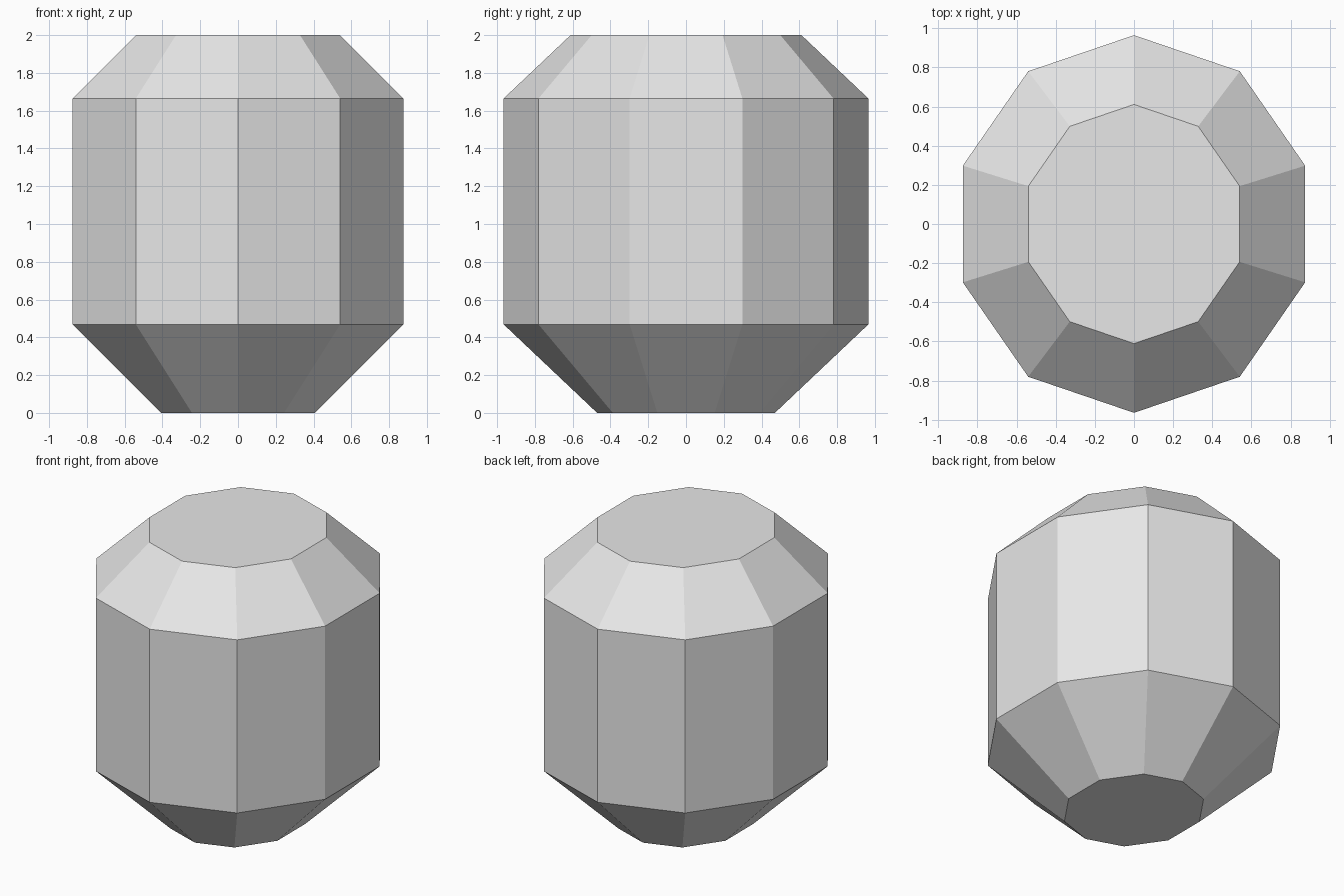
import bpy, bmesh, math

if "Cube" in bpy.data.objects:
    bpy.data.objects.remove(bpy.data.objects["Cube"])

SIDES = 10
RX, RY, HEIGHT = 0.92, 0.965, 2.0
TOP_CHAMFER, BOTTOM_CHAMFER = 0.335, 0.468

bm = bmesh.new()

# Ten-sided prism, slightly narrower in x, with a corner facing front
ring = []
for i in range(SIDES):
    a = 2 * math.pi * i / SIDES
    ring.append(bm.verts.new((RX * math.sin(a), -RY * math.cos(a), 0)))
base = bm.faces.new(ring)
ext = bmesh.ops.extrude_face_region(bm, geom=[base], use_keep_orig=True)
top_verts = [g for g in ext["geom"] if isinstance(g, bmesh.types.BMVert)]
bmesh.ops.translate(bm, verts=top_verts, vec=(0, 0, HEIGHT))
bmesh.ops.recalc_face_normals(bm, faces=bm.faces)


# Even 45 degree chamfer around one rim
def chamfer(z, width):
    rim = [e for e in bm.edges if all(abs(v.co.z - z) < 1e-4 for v in e.verts)]
    bmesh.ops.bevel(bm, geom=rim, offset=width, offset_type='OFFSET',
                    segments=1, profile=0.5, affect='EDGES', clamp_overlap=False)


chamfer(HEIGHT, TOP_CHAMFER)
chamfer(0, BOTTOM_CHAMFER)
bmesh.ops.recalc_face_normals(bm, faces=bm.faces)

mesh = bpy.data.meshes.new("chamfered_barrel")
bm.to_mesh(mesh)
bm.free()

# Plain light grey, flat shaded
grey = bpy.data.materials.new("light grey")
grey.diffuse_color = (0.8, 0.8, 0.8, 1)
grey.use_nodes = True
grey.node_tree.nodes["Principled BSDF"].inputs["Base Color"].default_value = grey.diffuse_color
mesh.materials.append(grey)

barrel = bpy.data.objects.new("chamfered_barrel", mesh)
bpy.context.collection.objects.link(barrel)
